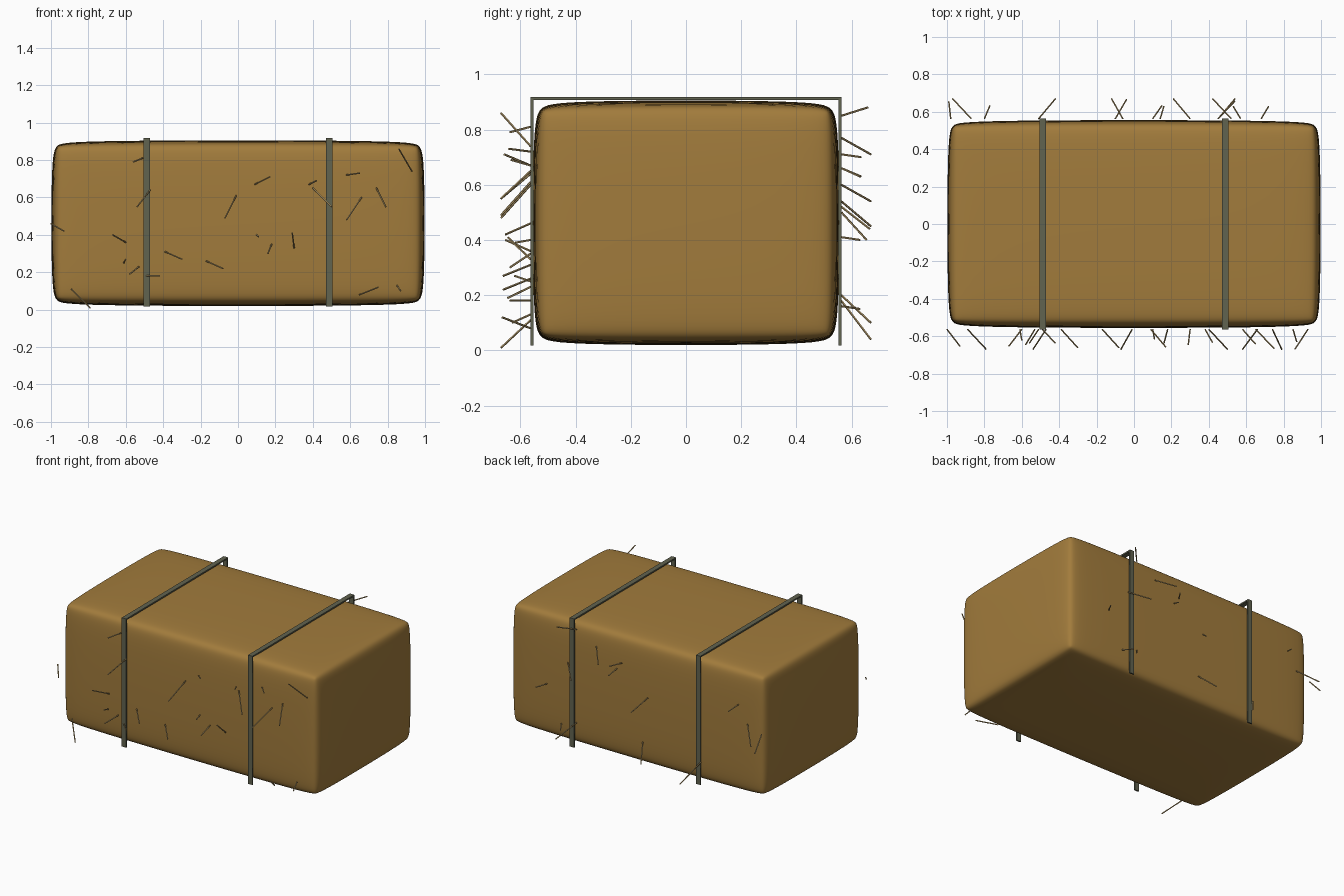
import bpy, bmesh
from mathutils import Vector

default = bpy.data.objects.get("Cube")
if default:
    bpy.data.objects.remove(default, do_unlink=True)


def material(name, rgb):
    mat = bpy.data.materials.new(name)
    mat.use_nodes = True
    colour = (*rgb, 1)
    mat.diffuse_color = colour
    mat.node_tree.nodes["Principled BSDF"].inputs["Base Color"].default_value = colour
    return mat


hay = material("golden hay", (0.36, 0.2, 0.045))
twine = material("grey green twine", (0.12, 0.125, 0.08))
stalk = material("pale straw", (0.5, 0.36, 0.16))


def box(name, centre, size, mat):
    bpy.ops.mesh.primitive_cube_add(size=1, location=centre)
    obj = bpy.context.object
    obj.name = name
    obj.scale = size
    bpy.ops.object.transform_apply(location=False, rotation=False, scale=True)
    obj.data.materials.append(mat)
    return obj


# Soft rounded bale
bale = box("bale", (0, 0, 0.4625), (2, 1.115, 0.89), hay)
bevel = bale.modifiers.new("soft edges", "BEVEL")
bevel.width = 0.09
bevel.segments = 2
subsurf = bale.modifiers.new("rounding", "SUBSURF")
subsurf.levels = subsurf.render_levels = 3
bpy.ops.object.shade_smooth()

# Two straps, each running up the front, over the top and down the back
WIDTH, THICK, REACH, TOP = 0.034, 0.01, 0.558, 0.918
for side, x in (("left", 0.488), ("right", -0.488)):
    box(f"{side}_strap_top", (x, 0, TOP - THICK / 2),
        (WIDTH, 2 * REACH + THICK, THICK), twine)
    for face, y in (("front", -REACH), ("back", REACH)):
        box(f"{side}_strap_{face}", (x, y, (TOP - THICK + 0.018) / 2),
            (WIDTH, THICK, TOP - THICK - 0.018), twine)


def straws(name, ends, direction):
    """Thin stalks, each from (x, z) on the bale to (x, z) at its loose tip."""
    bm = bmesh.new()
    for i, (x0, z0, x1, z1) in enumerate(ends):
        root = Vector((x0, direction * 0.563, z0))
        spread = abs(x1 - x0) + abs(z1 - z0)
        tip = Vector((x1, direction * (0.61 + min(spread, 0.15) * 0.4), z1))
        axis = tip - root
        turn = axis.to_track_quat("Z", "Y").to_matrix().to_4x4()
        turn.translation = (root + tip) / 2
        bmesh.ops.create_cone(bm, cap_ends=True, segments=5, radius1=0.004,
                              radius2=0.004, depth=axis.length, matrix=turn)
    mesh = bpy.data.meshes.new(name)
    bm.to_mesh(mesh)
    bm.free()
    mesh.materials.append(stalk)
    bpy.context.collection.objects.link(bpy.data.objects.new(name, mesh))


# Loose stalks on the front face
straws("front_straws", [
    (-1, .46, -.93, .42), (-.51, .81, -.56, .79), (-.47, .64, -.54, .55),
    (-.6, .36, -.67, .4), (-.61, .25, -.6, .27), (-.53, .23, -.58, .19),
    (-.49, .18, -.42, .18), (-.39, .31, -.3, .27), (-.89, .11, -.79, .01),
    (-.17, .26, -.08, .22), (-.01, .61, -.07, .49), (.09, .67, .17, .71),
    (.1, .4, .11, .39), (.18, .35, .16, .3), (.3, .33, .29, .41),
    (.38, .67, .42, .69), (.4, .65, .5, .55), (.66, .6, .58, .48),
    (.58, .72, .65, .73), (.74, .65, .79, .55), (.93, .74, .86, .86),
    (.65, .08, .75, .12), (.85, .13, .87, .1)], -1)

# Loose stalks on the back face
straws("back_straws", [
    (-.87, .54, -.97, .45), (-.98, .5, -.99, .4), (-.8, .66, -.77, .63),
    (-.51, .18, -.42, .04), (-.06, .2, -.12, .1), (-.1, .52, -.04, .44),
    (.1, .71, .15, .7), (.14, .66, .16, .63), (.3, .77, .21, .71),
    (.52, .6, .42, .54), (.45, .2, .54, .1), (.57, .16, .53, .15),
    (.45, .85, .54, .88), (.68, .41, .72, .4)], 1)
